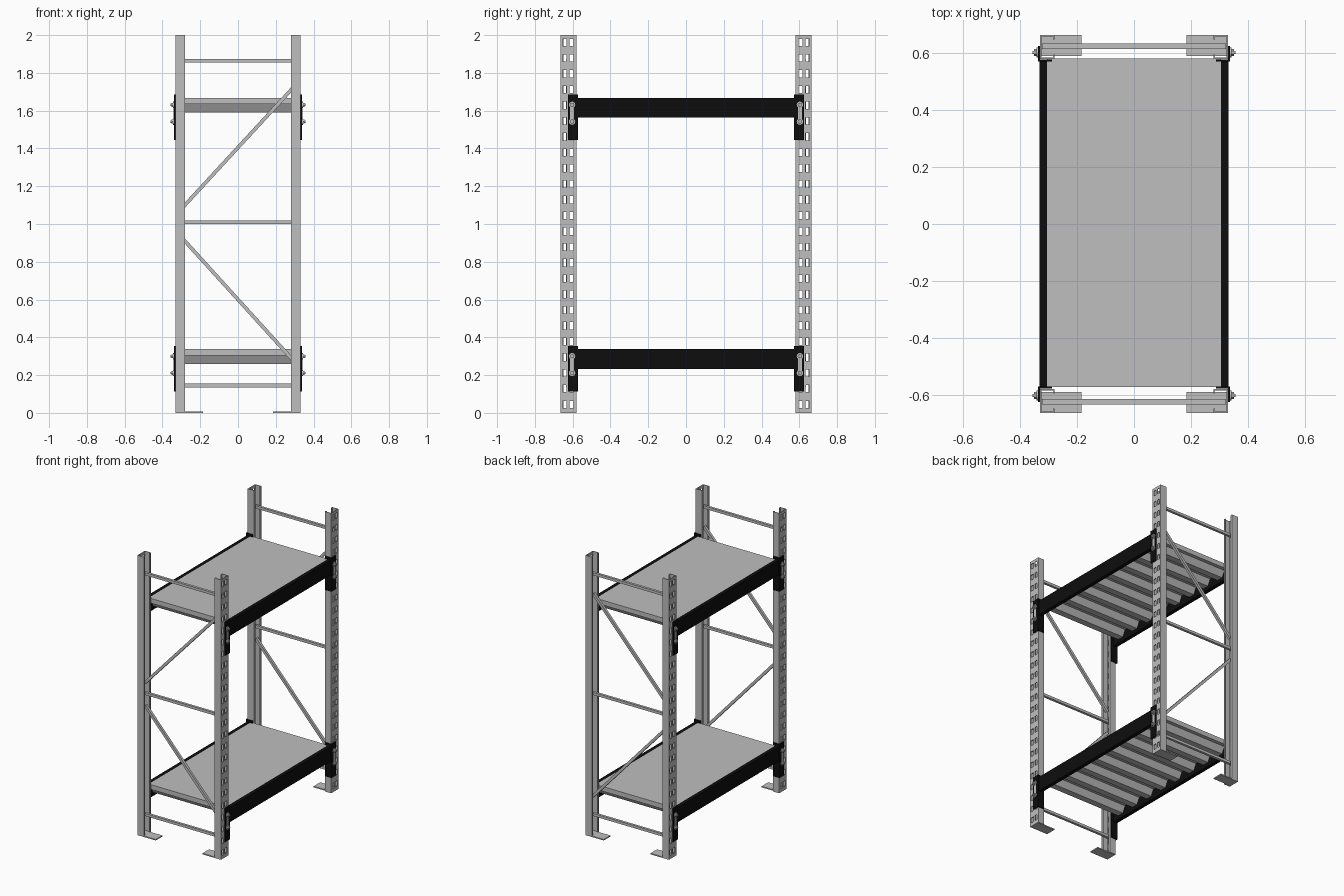
import bpy, bmesh, math
from mathutils import Matrix, Vector

if "Cube" in bpy.data.objects:
    bpy.data.objects.remove(bpy.data.objects["Cube"])


def material(name, rgb):
    m = bpy.data.materials.new(name)
    m.use_nodes = True
    m.diffuse_color = (*rgb, 1)
    m.node_tree.nodes["Principled BSDF"].inputs["Base Color"].default_value = (*rgb, 1)
    return m


GREY = material("galvanised grey", (0.52, 0.52, 0.52))
BLACK = material("black paint", (0.004, 0.004, 0.004))


def finish(name, bm, mat, axes=(False, False)):
    """Turn a bmesh into an object, mirrored about the chosen x / y axes."""
    me = bpy.data.meshes.new(name)
    bm.to_mesh(me)
    bm.free()
    me.materials.append(mat)
    ob = bpy.data.objects.new(name, me)
    bpy.context.collection.objects.link(ob)
    if any(axes):
        mod = ob.modifiers.new("mirror", "MIRROR")
        mod.use_axis = (axes[0], axes[1], False)
        mod.use_mirror_merge = False
    return ob


def add_box(bm, x, y, z):
    """Axis-aligned box from three (min, max) ranges."""
    c = [(a + b) / 2 for a, b in (x, y, z)]
    s = [b - a for a, b in (x, y, z)]
    bmesh.ops.create_cube(bm, size=1, matrix=Matrix.Translation(c) @ Matrix.Diagonal((*s, 1)))


def add_bar(bm, p, q, width, height):
    """Rectangular bar in the xz plane between two points."""
    p, q = Vector(p), Vector(q)
    d = q - p
    m = (Matrix.Translation((p + q) / 2)
         @ Matrix.Rotation(-math.atan2(d.z, d.x), 4, "Y")
         @ Matrix.Diagonal((d.length, width, height, 1)))
    bmesh.ops.create_cube(bm, size=1, matrix=m)


def add_disc(bm, x0, x1, y, z, r, sides):
    """Cylinder along x."""
    m = Matrix.Translation(((x0 + x1) / 2, y, z)) @ Matrix.Rotation(math.pi / 2, 4, "Y")
    bmesh.ops.create_cone(bm, cap_ends=True, segments=sides, radius1=r, radius2=r,
                          depth=x1 - x0, matrix=m)


# Uprights: lipped channels whose outer web has two columns of slots
section = [(0.28, 0.595), (0.28, 0.58), (0.33, 0.58), (0.33, 0.595), (0.33, 0.616),
           (0.33, 0.632), (0.33, 0.653), (0.33, 0.664), (0.28, 0.664), (0.28, 0.649)]
slot_columns = (3, 5)
PITCH = 2 / 24
levels = [0.0]
for k in range(24):
    mid = 0.045 + k * PITCH
    levels += [mid - 0.019, mid + 0.019]
levels.append(2.0)

bm = bmesh.new()
rings = [[bm.verts.new((x, y, z)) for x, y in section] for z in levels]
for r in range(len(rings) - 1):
    for i in range(len(section) - 1):
        if r % 2 == 1 and i in slot_columns:
            continue
        lo, hi = rings[r], rings[r + 1]
        bm.faces.new((lo[i], lo[i + 1], hi[i + 1], hi[i]))
uprights = finish("uprights", bm, GREY)
wall = uprights.modifiers.new("wall", "SOLIDIFY")
wall.thickness = 0.005
wall.offset = -1
wall.use_even_offset = True
mirror = uprights.modifiers.new("mirror", "MIRROR")
mirror.use_axis = (True, True, False)
mirror.use_mirror_merge = False

# Foot plates
bm = bmesh.new()
add_box(bm, (0.185, 0.33), (0.59, 0.664), (0, 0.008))
finish("foot_plates", bm, GREY, (True, True))

# End frame bracing: three rungs and two diagonals at each end
bm = bmesh.new()
Y = 0.625
for z in (0.145, 1.01, 1.865):
    add_bar(bm, (-0.324, Y, z), (0.324, Y, z), 0.018, 0.019)
add_bar(bm, (-0.295, Y, 0.925), (0.295, Y, 0.275), 0.018, 0.019)
add_bar(bm, (-0.295, Y, 1.085), (0.295, Y, 1.725), 0.018, 0.019)
finish("frame_bracing", bm, GREY, (False, True))

for label, top in (("lower", 0.337), ("upper", 1.668)):
    # Long beams on both sides
    bm = bmesh.new()
    add_box(bm, (0.305, 0.332), (-0.576, 0.576), (top - 0.105, top))
    finish(label + "_beams", bm, BLACK, (True, False))

    # Angle connectors at the beam ends
    bm = bmesh.new()
    add_box(bm, (0.331, 0.338), (0.572, 0.625), (top - 0.223, top + 0.017))
    add_box(bm, (0.288, 0.338), (0.572, 0.579), (top - 0.223, top + 0.017))
    finish(label + "_connectors", bm, BLACK, (True, True))

    # Bolts, washers and the locking strip
    bm = bmesh.new()
    add_box(bm, (0.338, 0.341), (0.593, 0.613), (top - 0.130, top - 0.030))
    for z in (top - 0.037, top - 0.126):
        add_disc(bm, 0.338, 0.343, 0.603, z, 0.017, 16)
        add_disc(bm, 0.343, 0.351, 0.603, z, 0.012, 6)
        add_disc(bm, 0.351, 0.357, 0.603, z, 0.006, 12)
    finish(label + "_bolts", bm, GREY, (True, True))

    # Deck: flat top with trapezoid ribs running between the beams
    y0, y1, ribs = -0.573, 0.582, 8
    step = (y1 - y0) / ribs
    high, low = top - 0.034, top - 0.078
    profile = [(y1, top), (y0, top), (y0, high)]
    for k in range(ribs):
        a = y0 + k * step
        profile += [(a + 0.18 * step, high), (a + 0.34 * step, low),
                    (a + 0.66 * step, low), (a + 0.82 * step, high)]
    profile.append((y1, high))
    bm = bmesh.new()
    face = bm.faces.new([bm.verts.new((-0.305, y, z)) for y, z in profile])
    ext = bmesh.ops.extrude_face_region(bm, geom=[face], use_keep_orig=True)
    bmesh.ops.translate(bm, vec=(0.61, 0, 0),
                        verts=[g for g in ext["geom"] if isinstance(g, bmesh.types.BMVert)])
    bmesh.ops.recalc_face_normals(bm, faces=bm.faces)
    finish(label + "_deck", bm, GREY)
